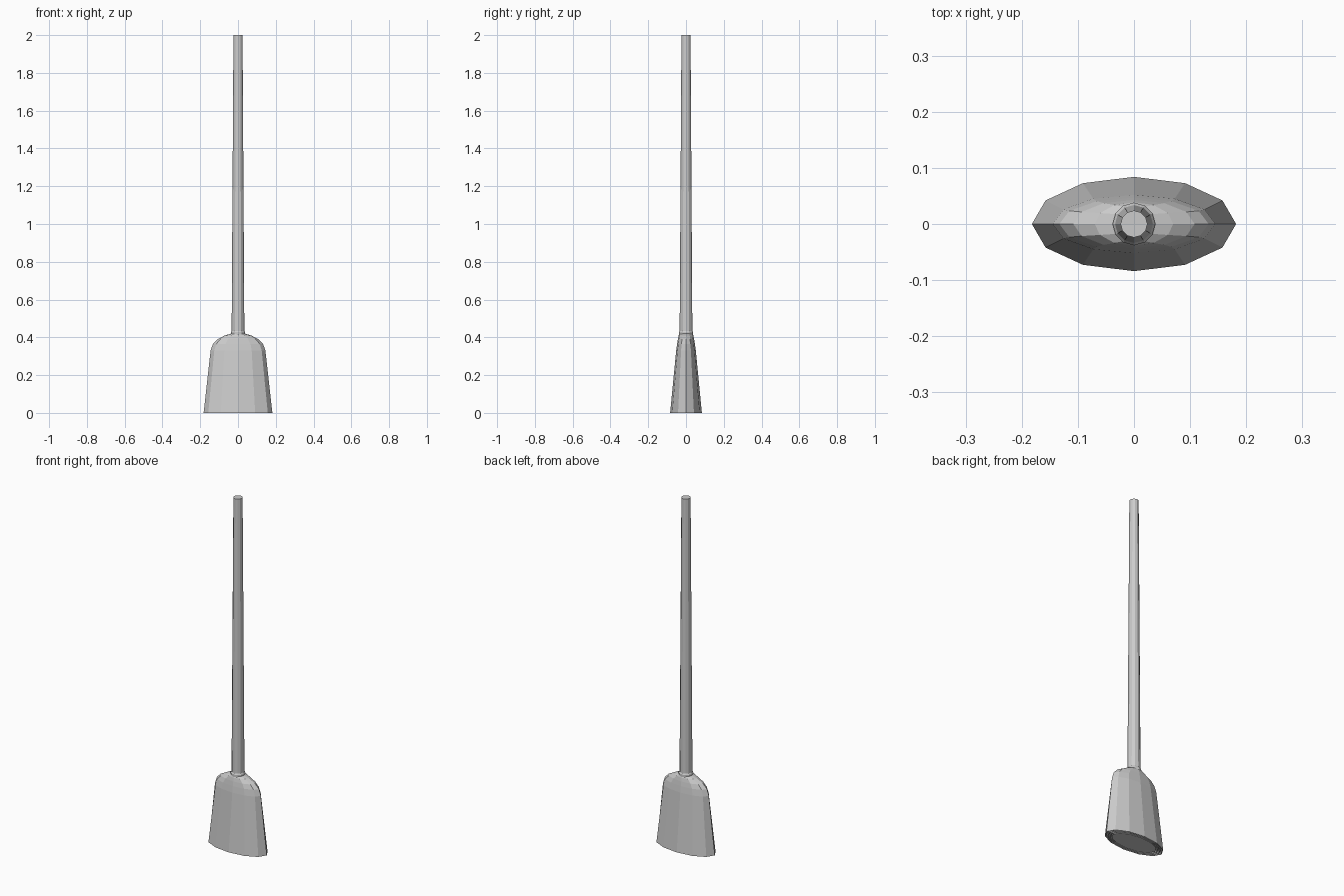
import bpy, bmesh, math

if "Cube" in bpy.data.objects:
    bpy.data.objects.remove(bpy.data.objects["Cube"])

SIDES = 12


def loft(name, rings):
    """Skin a stack of (z, x radius, y radius) rings and cap both ends."""
    bm = bmesh.new()
    loops = []
    for z, rx, ry in rings:
        loops.append([bm.verts.new((rx * math.cos(2 * math.pi * i / SIDES),
                                    ry * math.sin(2 * math.pi * i / SIDES), z))
                      for i in range(SIDES)])
    for a, b in zip(loops, loops[1:]):
        for i in range(SIDES):
            j = (i + 1) % SIDES
            bm.faces.new((a[i], a[j], b[j], b[i]))
    bm.faces.new(loops[0][::-1])
    bm.faces.new(loops[-1])
    bmesh.ops.recalc_face_normals(bm, faces=bm.faces[:])
    mesh = bpy.data.meshes.new(name)
    bm.to_mesh(mesh)
    bm.free()
    obj = bpy.data.objects.new(name, mesh)
    bpy.context.collection.objects.link(obj)
    return obj


# Broom head: layered underside, flared skirt and rounded shoulder
underside = []
for k, s in enumerate((0.76, 0.80, 0.84, 0.88, 0.92, 0.96)):
    depth = 0.012 if k % 2 else 0.0
    underside += [(depth, 0.182 * s, 0.084 * s),
                  (0.012 - depth, 0.182 * (s + 0.005), 0.084 * (s + 0.005))]
loft("broom_head", underside + [
    (0.0, 0.182, 0.084),
    (0.33, 0.145, 0.052),
    (0.365, 0.133, 0.047),
    (0.39, 0.108, 0.043),
    (0.41, 0.07, 0.039),
    (0.42, 0.036, 0.035),
])

# Small collar where the handle enters the head
loft("collar", [
    (0.40, 0.033, 0.033),
    (0.415, 0.038, 0.038),
    (0.427, 0.038, 0.038),
    (0.435, 0.033, 0.033),
])

# Long tapered handle
loft("handle", [(0.38, 0.034, 0.034), (2.0, 0.024, 0.024)])
